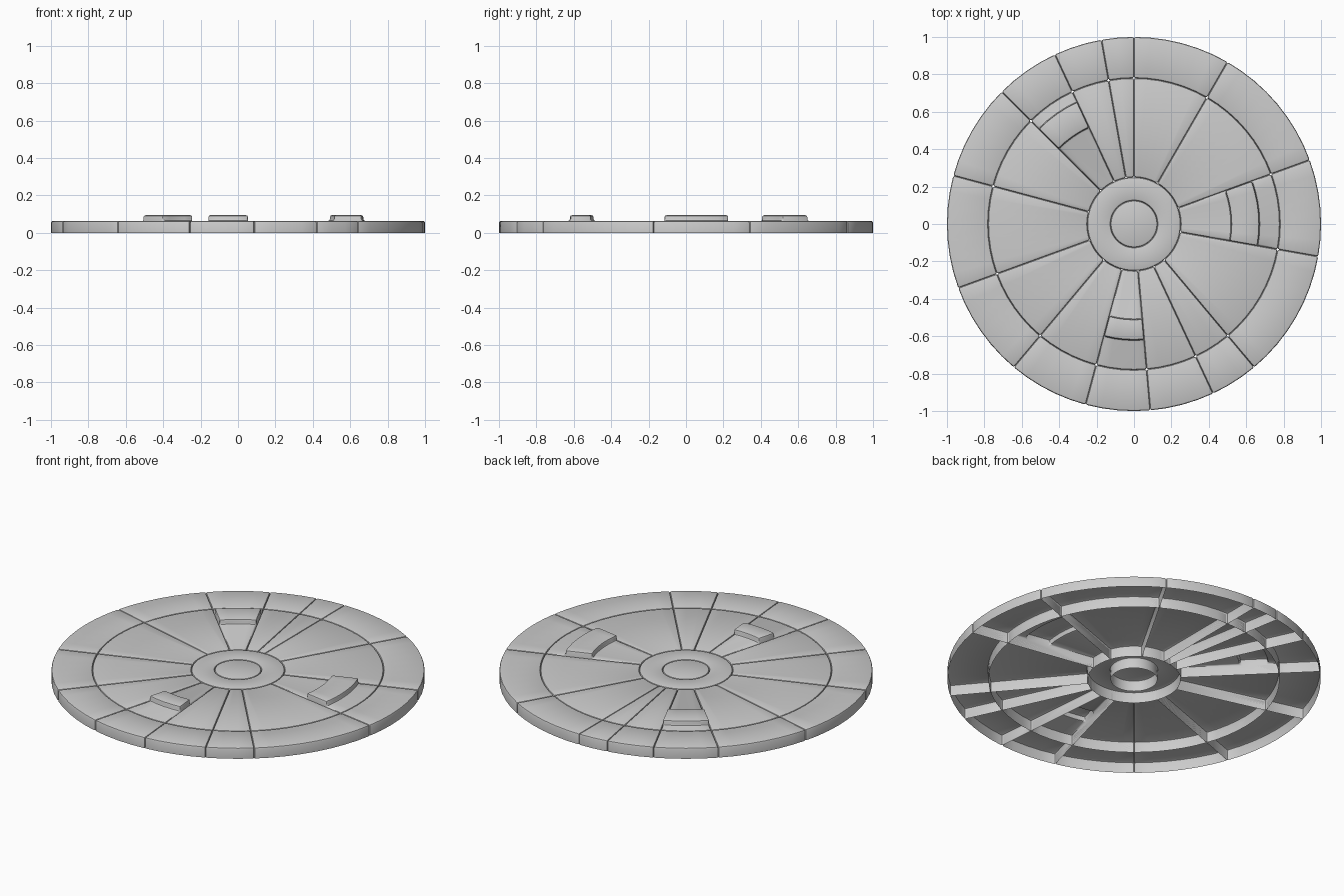
import bpy, bmesh
from math import radians, sin, cos

if "Cube" in bpy.data.objects:
    bpy.data.objects.remove(bpy.data.objects["Cube"])

TOP, RAISED = 0.064, 0.094      # plate height, raised pad height
R_CAP, R_HUB, R_MID, R_OUT = 0.125, 0.25, 0.78, 1.0
STEP = 5                        # degrees per facet
BEVEL = 0.01


def swept_shell(name, profile, a0=0, a1=360):
    """Sweep an (r, z) profile about z into an open-bottomed, bevelled shell."""
    full = a1 - a0 == 360
    bm = bmesh.new()
    rows = []
    for a in range(a0, a1 if full else a1 + 1, STEP):
        t = radians(a)
        rows.append([bm.verts.new((r * cos(t), r * sin(t), z)) for r, z in profile])
    pairs = list(zip(rows, rows[1:]))
    if full:
        pairs.append((rows[-1], rows[0]))
    for p, q in pairs:
        for i in range(len(profile) - 1):
            bm.faces.new((p[i], p[i + 1], q[i + 1], q[i]))
    if not full:                # flat side walls along the spokes
        bm.faces.new(rows[0][::-1])
        bm.faces.new(rows[-1])
    bmesh.ops.remove_doubles(bm, verts=bm.verts[:], dist=1e-5)
    bm.normal_update()
    top = max(bm.faces, key=lambda f: abs(f.normal.z))
    bmesh.ops.recalc_face_normals(bm, faces=bm.faces[:])
    bm.normal_update()
    if top.normal.z < 0:
        bmesh.ops.reverse_faces(bm, faces=bm.faces[:])
    edges = [e for e in bm.edges if len(e.link_faces) == 2
             and e.calc_face_angle() > radians(40)]
    bmesh.ops.bevel(bm, geom=edges, offset=BEVEL, offset_type='OFFSET',
                    segments=2, profile=0.5, affect='EDGES', clamp_overlap=True)
    me = bpy.data.meshes.new(name)
    bm.to_mesh(me)
    bm.free()
    ob = bpy.data.objects.new(name, me)
    bpy.context.collection.objects.link(ob)
    ob.select_set(True)
    bpy.context.view_layer.objects.active = ob


def plate(r0, r1, pad=None):
    """Profile of a plate, optionally with a raised pad between two radii."""
    mid = []
    if pad:
        p0, p1 = pad
        mid = [(p0, TOP), (p0, RAISED), (p1, RAISED), (p1, TOP)]
    return [(r0, 0), (r0, TOP)] + mid + [(r1, TOP), (r1, 0)]


# Hub
swept_shell("hub_cap", [(0, TOP), (R_CAP, TOP), (R_CAP, 0)])
swept_shell("hub_ring", plate(R_CAP, R_HUB))

# Wedge panels and outer rim panels; three wedges carry a raised pad
angles = [-10, 20, 60, 90, 100, 115, 135, 165, 200, 230, 255, 275, 295, 310, 350]
pads = {-10: (0.52, 0.67), 115: (0.57, 0.72), 255: (0.51, 0.62)}
for n, (a0, a1) in enumerate(zip(angles, angles[1:]), 1):
    swept_shell(f"wedge_panel_{n}", plate(R_HUB, R_MID, pads.get(a0)), a0, a1)
    swept_shell(f"rim_panel_{n}", plate(R_MID, R_OUT), a0, a1)

bpy.ops.object.shade_smooth_by_angle(angle=radians(35))
